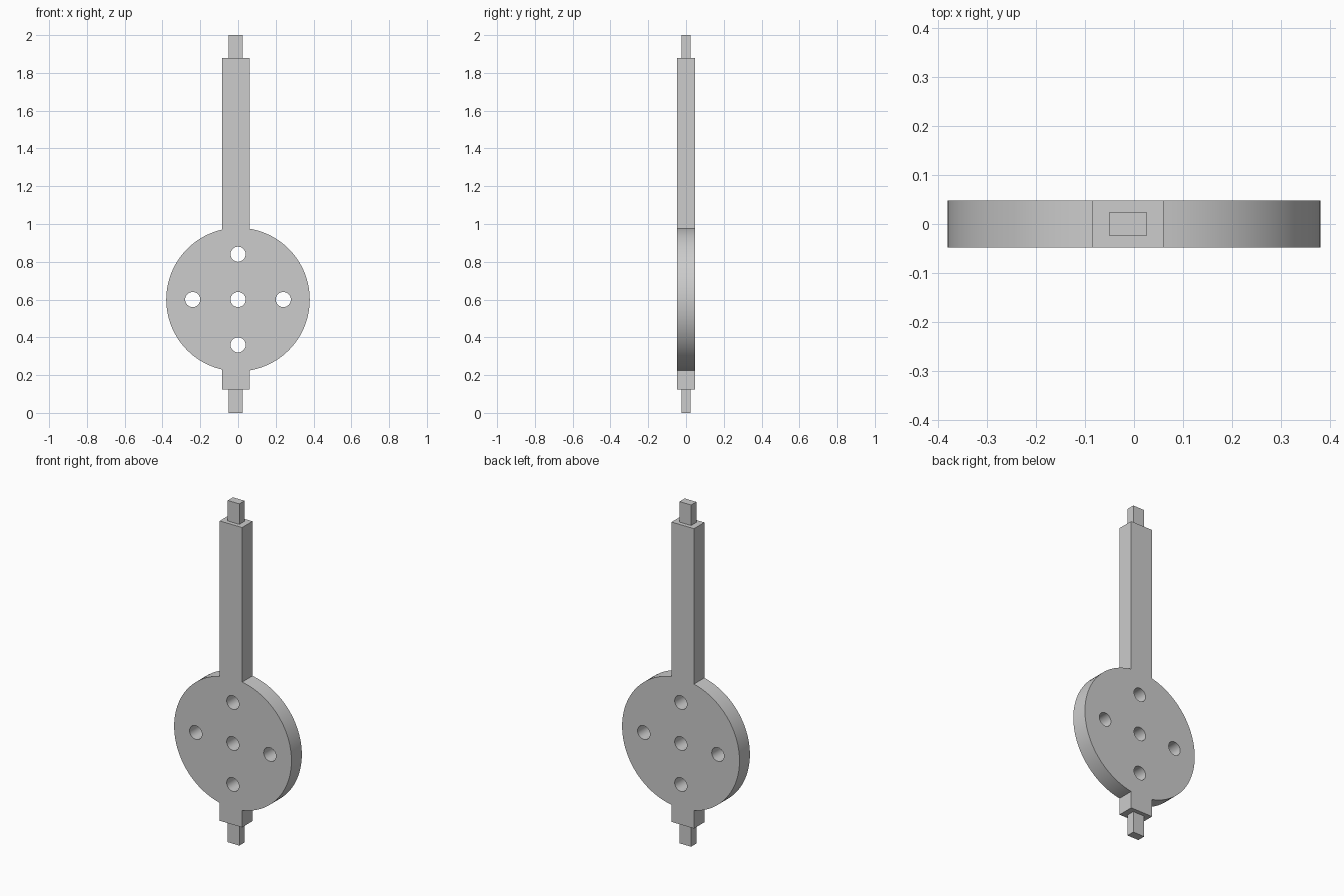
import bpy
from math import sin, cos, pi, asin, radians

cube = bpy.data.objects.get("Cube")
if cube:
    bpy.data.objects.remove(cube, do_unlink=True)

GREY = (0.604, 0.604, 0.604, 1)
metal = bpy.data.materials.new("plain grey")
metal.use_nodes = True
metal.diffuse_color = GREY
metal.node_tree.nodes["Principled BSDF"].inputs["Base Color"].default_value = GREY

# Shared dimensions
RADIUS, CENTRE = 0.38, 0.6
BAR_LEFT, BAR_RIGHT = -0.085, 0.06
BAR_BOTTOM, BAR_TOP = 0.125, 1.88
HALF_DEPTH = 0.048


def arc(x, z, radius, start, end, steps):
    angles = [start + (end - start) * i / steps for i in range(steps + 1)]
    return [(x + radius * cos(a), z + radius * sin(a)) for a in angles]


def plate(name, loops, half_depth):
    """Upright plate filled between closed outlines."""
    curve = bpy.data.curves.new(name, "CURVE")
    curve.dimensions = "2D"
    curve.fill_mode = "BOTH"
    curve.extrude = half_depth
    for loop in loops:
        spline = curve.splines.new("POLY")
        spline.points.add(len(loop) - 1)
        for point, (x, z) in zip(spline.points, loop):
            point.co = (x, z, 0, 1)
        spline.use_cyclic_u = True
    curve.materials.append(metal)
    obj = bpy.data.objects.new(name, curve)
    bpy.context.collection.objects.link(obj)
    obj.rotation_euler.x = radians(90)
    bpy.ops.object.select_all(action="DESELECT")
    obj.select_set(True)
    bpy.context.view_layer.objects.active = obj
    bpy.ops.object.convert(target="MESH")
    bpy.ops.object.transform_apply(location=False, rotation=True, scale=False)
    bpy.ops.object.shade_smooth_by_angle(angle=radians(30))
    return bpy.context.object


# Round disc and off-centre bar share one outline
right_angle = pi / 2 - asin(BAR_RIGHT / RADIUS)
left_angle = pi / 2 - asin(BAR_LEFT / RADIUS)
outline = arc(0, CENTRE, RADIUS, -right_angle, right_angle, 48)
outline += [(BAR_RIGHT, BAR_TOP), (BAR_LEFT, BAR_TOP)]
outline += arc(0, CENTRE, RADIUS, left_angle, 2 * pi - left_angle, 48)
outline += [(BAR_LEFT, BAR_BOTTOM), (BAR_RIGHT, BAR_BOTTOM)]

# Five through holes in a cross
holes = []
for dx, dz in ((0, 0), (1, 0), (-1, 0), (0, 1), (0, -1)):
    holes.append(arc(0.24 * dx, CENTRE + 0.24 * dz, 0.04, 0, 2 * pi, 32)[:-1])
plate("disc_and_bar", [outline] + holes, HALF_DEPTH)

# Thin square pegs at both ends
for name, low, high in (("lower_peg", 0, BAR_BOTTOM), ("upper_peg", BAR_TOP, 2)):
    plate(name, [[(-0.05, low), (0.025, low), (0.025, high), (-0.05, high)]],
          HALF_DEPTH / 2)
